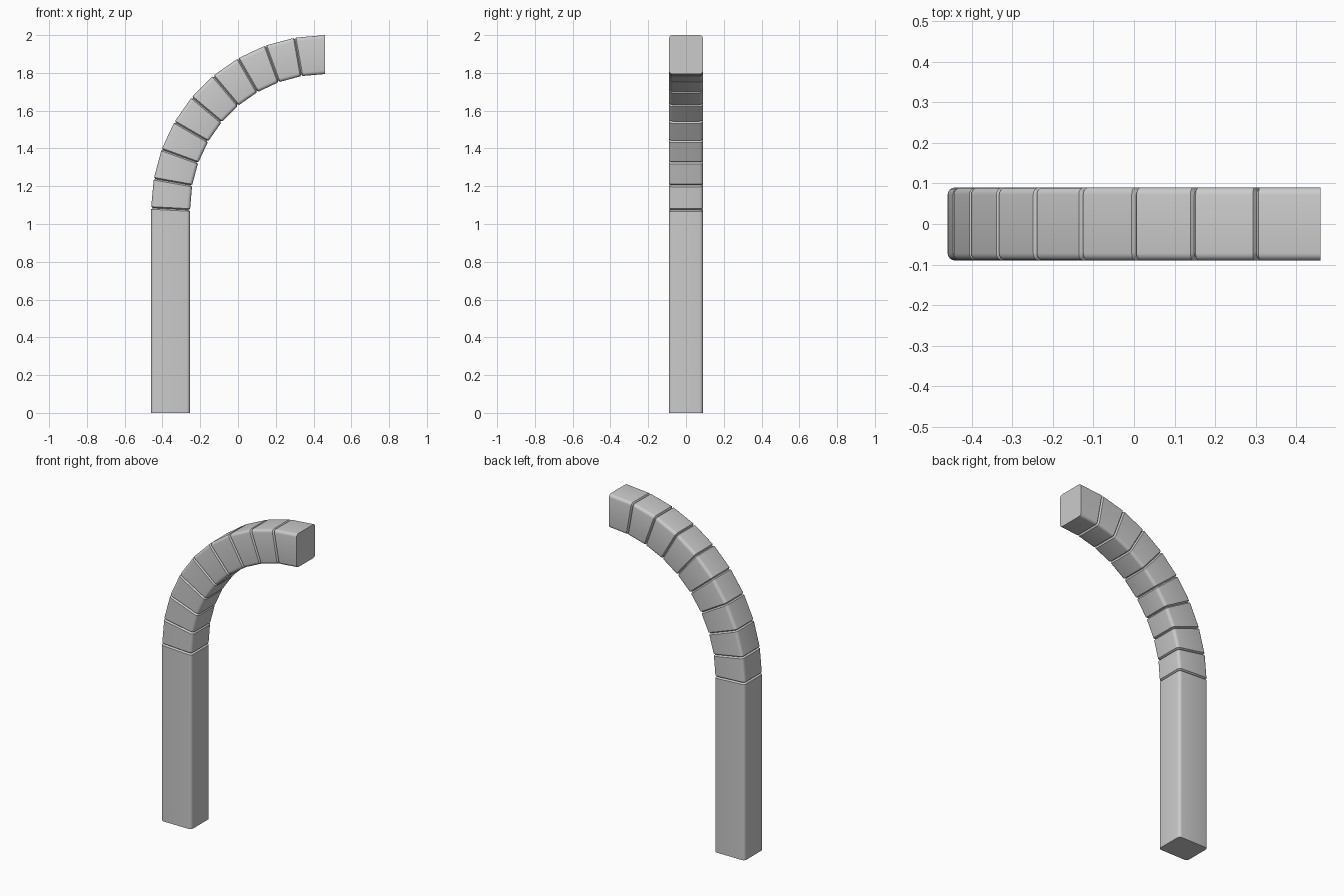
import bpy, bmesh
from math import sin, cos, pi, radians
from mathutils import Vector

if "Cube" in bpy.data.objects:
    bpy.data.objects.remove(bpy.data.objects["Cube"])

HALF_Y, ROUND = 0.09, 0.018            # half depth and rounding of the long edges
CENTRE, R_OUT, R_IN = Vector((0.46, 0, 1.08)), 0.92, 0.714
GROOVE_HALF, GROOVE_DEPTH = 0.007, 0.009


def section(outer, inner, inset):
    """Rounded rectangle spanning from the outer to the inner side of the bend."""
    mid, axis = (outer + inner) / 2, (inner - outer).normalized()
    half = (inner - outer).length / 2 - inset
    depth, r = HALF_Y - inset, ROUND - inset * 0.5
    points = []
    for k, (sx, sy) in enumerate([(1, 1), (-1, 1), (-1, -1), (1, -1)]):
        for s in range(5):
            a = k * pi / 2 + s * pi / 8
            u = sx * (half - r) + r * cos(a)
            v = sy * (depth - r) + r * sin(a)
            points.append(mid + axis * u + Vector((0, v, 0)))
    return points


def block(name, start, end, groove_start=True, groove_end=True):
    """Loft between two joints, with chamfers at the grooved ends."""
    def toward(a, b):
        return [p + (q - p).normalized() * GROOVE_HALF for p, q in zip(a, b)]

    rings = []
    if groove_start:
        rings.append(section(*start, GROOVE_DEPTH))
        rings.append(section(*toward(start, end), 0))
    else:
        rings.append(section(*start, 0))
    if groove_end:
        rings.append(section(*toward(end, start), 0))
        rings.append(section(*end, GROOVE_DEPTH))
    else:
        rings.append(section(*end, 0))

    bm = bmesh.new()
    loops = [[bm.verts.new(p) for p in ring] for ring in rings]
    for a, b in zip(loops, loops[1:]):
        for i in range(len(a)):
            j = (i + 1) % len(a)
            bm.faces.new((a[i], a[j], b[j], b[i]))
    bm.faces.new(loops[0][::-1])
    bm.faces.new(loops[-1])
    bmesh.ops.recalc_face_normals(bm, faces=bm.faces)
    mesh = bpy.data.meshes.new(name)
    bm.to_mesh(mesh)
    bm.free()
    mesh.shade_smooth()
    mesh.set_sharp_from_angle(angle=radians(30))
    obj = bpy.data.objects.new(name, mesh)
    bpy.context.collection.objects.link(obj)
    return obj


# Joints: ground, slightly sloped post top, then every 10 degrees round the bend
ground = (Vector((-0.46, 0, 0)), Vector((-0.254, 0, 0)))
joints = [(Vector((-0.46, 0, 1.085)), Vector((-0.254, 0, 1.074)))]
for n in range(1, 10):
    a = radians(10 * n)
    d = Vector((-cos(a), 0, sin(a)))
    joints.append((CENTRE + d * R_OUT, CENTRE + d * R_IN))

# Straight post
block("straight_post", ground, joints[0], groove_start=False)

# Nine wedge blocks of the bend; the last has a plain end face
for n in range(9):
    block(f"bend_block_{n + 1}", joints[n], joints[n + 1], groove_end=n < 8)
